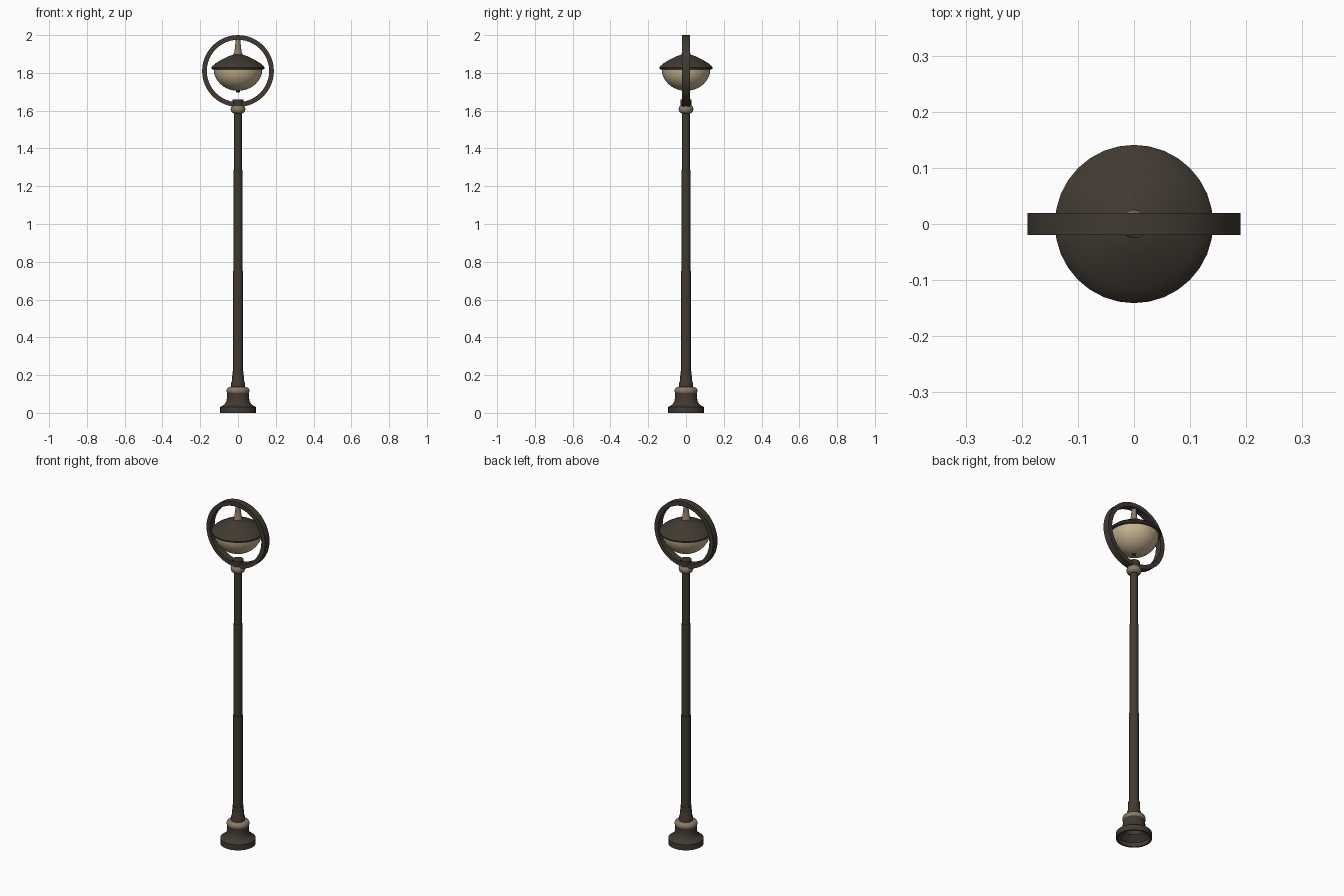
import bpy, bmesh, math

cube = bpy.data.objects.get("Cube")
if cube:
    bpy.data.objects.remove(cube, do_unlink=True)


def material(name, rgb):
    mat = bpy.data.materials.new(name)
    mat.use_nodes = True
    mat.diffuse_color = (*rgb, 1)
    mat.node_tree.nodes["Principled BSDF"].inputs["Base Color"].default_value = (*rgb, 1)
    return mat


IRON = material("dark bronze", (0.052, 0.042, 0.031))
TRIM = material("pale bronze trim", (0.25, 0.195, 0.135))
GLASS = material("warm glass", (0.56, 0.45, 0.28))


def lathe(name, profile, mat, sides=32, closed=False):
    """Spin a (radius, height) profile about the z axis."""
    bm = bmesh.new()
    rings = []
    for r, z in profile:
        if r == 0:
            rings.append([bm.verts.new((0, 0, z))] * sides)
        else:
            rings.append([bm.verts.new((r * math.cos(math.tau * i / sides),
                                        r * math.sin(math.tau * i / sides), z))
                          for i in range(sides)])
    if closed:
        rings.append(rings[0])
    for a, b in zip(rings, rings[1:]):
        for i in range(sides):
            j = (i + 1) % sides
            bm.faces.new(list(dict.fromkeys((a[i], a[j], b[j], b[i]))))
    bmesh.ops.recalc_face_normals(bm, faces=bm.faces)
    mesh = bpy.data.meshes.new(name)
    bm.to_mesh(mesh)
    bm.free()
    mesh.materials.append(mat)
    obj = bpy.data.objects.new(name, mesh)
    bpy.context.collection.objects.link(obj)
    bpy.ops.object.select_all(action="DESELECT")
    obj.select_set(True)
    bpy.context.view_layer.objects.active = obj
    bpy.ops.object.shade_smooth_by_angle(angle=math.radians(35))
    return obj


def bead(name, radius, low, high, core):
    """Rounded collar bulging from the core radius."""
    mid, half = (low + high) / 2, (high - low) / 2
    steps = [math.pi * (k / 8 - 0.5) for k in range(9)]
    points = [(core + (radius - core) * math.cos(t), mid + half * math.sin(t)) for t in steps]
    lathe(name, [(0, low)] + points + [(0, high)], TRIM)


# Hollow flared foot, from the inside out
lathe("base", [(0, 0.09), (0.05, 0.09), (0.055, 0.055), (0.085, 0.025), (0.085, 0),
               (0.094, 0), (0.094, 0.032), (0.086, 0.036), (0.072, 0.045),
               (0.063, 0.058), (0.059, 0.075), (0.058, 0.105), (0, 0.105)], IRON)
bead("base_collar", 0.061, 0.098, 0.136, 0.045)
lathe("pole_socket", [(0, 0.13), (0.036, 0.13), (0.036, 0.16), (0.031, 0.17),
                      (0.030, 0.22), (0, 0.22)], IRON)

# Stepped pole
for name, radius, low, high in (("lower_pole", 0.026, 0.2, 0.75),
                                ("middle_pole", 0.023, 0.75, 1.285),
                                ("upper_pole", 0.02, 1.285, 1.6)):
    lathe(name, [(0, low), (radius, low), (radius, high), (0, high)], IRON, 20)
bead("pole_collar", 0.039, 1.586, 1.63, 0.022)
lathe("ring_socket", [(0, 1.62), (0.03, 1.62), (0.03, 1.66), (0, 1.66)], IRON, 20)

# Upright flat hoop
hoop = lathe("hoop", [(0.19, -0.02), (0.19, 0.02), (0.165, 0.02), (0.165, -0.02)],
             IRON, 48, closed=True)
hoop.rotation_euler.x = math.pi / 2
hoop.location.z = 1.81

# Hanging lamp
lathe("hanger", [(0, 1.87), (0.025, 1.87), (0.025, 1.897), (0.019, 1.91),
                 (0.013, 1.965), (0.013, 1.982), (0, 1.982)], TRIM, 20)
lathe("lamp_cap", [(0, 1.9), (0.022, 1.898), (0.055, 1.886), (0.09, 1.868), (0.118, 1.851),
                   (0.134, 1.838), (0.141, 1.828), (0.139, 1.82), (0.128, 1.818),
                   (0, 1.818)], IRON)
bowl = [(0.129 * math.cos(k * math.pi / 20), 1.822 - 0.117 * math.sin(k * math.pi / 20))
        for k in range(10)]
lathe("lamp_bowl", bowl + [(0, 1.705)], GLASS)
lathe("bowl_finial", [(0, 1.71), (0.012, 1.71), (0.011, 1.701), (0.006, 1.697),
                      (0, 1.696)], IRON, 16)
